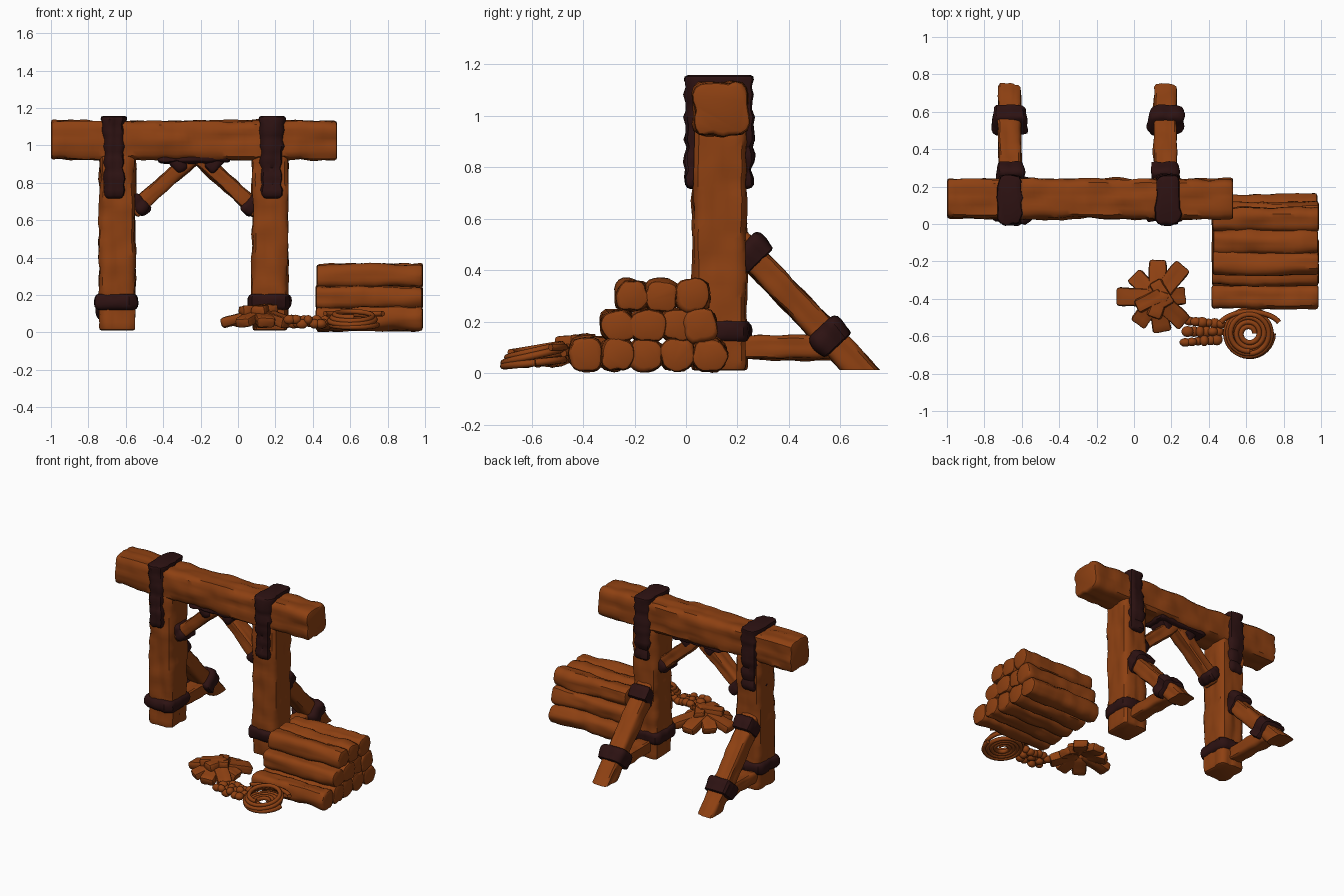
import bpy, bmesh, math, random
from mathutils import Vector, noise

random.seed(4)
if "Cube" in bpy.data.objects:
    bpy.data.objects.remove(bpy.data.objects["Cube"])


def material(name, rgb):
    m = bpy.data.materials.new(name)
    m.use_nodes = True
    m.diffuse_color = (*rgb, 1)
    m.node_tree.nodes["Principled BSDF"].inputs["Base Color"].default_value = (*rgb, 1)
    return m


WOOD = material("warm wood", (0.27, 0.052, 0.006))
WRAP = material("dark binding", (0.026, 0.006, 0.006))
Z = Vector((0, 0, 1))


def finish(obj, mat, angle=40):
    obj.data.materials.append(mat)
    bpy.ops.object.select_all(action="DESELECT")
    obj.select_set(True)
    bpy.context.view_layer.objects.active = obj
    if obj.type == "CURVE":
        bpy.ops.object.convert(target="MESH")
    bpy.ops.object.shade_smooth_by_angle(angle=math.radians(angle))
    return bpy.context.object


def timber(name, start, end, w, h, mat=WOOD, square=7, rough=0.012, bevel=0.015,
           ripple=0.0, sides=32, cut=None):
    """Lofted rounded bar with grain running along its length."""
    start, end = Vector(start), Vector(end)
    length = (end - start).length
    d = (end - start).normalized()
    s = Vector((1, 0, 0)) if abs(d.z) > 0.99 else d.cross(Z).normalized()
    t = d.cross(s)
    seed = Vector([random.uniform(0, 50) for _ in range(3)])
    n = max(4, int(length / 0.03))
    inner = [bevel + (length - 2 * bevel) * i / n for i in range(n + 1)]
    stations = [(0, bevel), (bevel * 0.3, bevel * 0.3)] + [(a, 0) for a in inner]
    stations += [(length - bevel * 0.3, bevel * 0.3), (length, bevel)]
    bm = bmesh.new()
    rings = []
    for a, inset in stations:
        ring = []
        for k in range(sides):
            ang = 2 * math.pi * (k + 0.5) / sides
            c, q = math.cos(ang), math.sin(ang)
            r = (abs(c) ** square + abs(q) ** square) ** (-1 / square)
            x, y = c * r * w / 2, q * r * h / 2
            grain = noise.noise(seed + Vector((x * 25, y * 25, a * 4)))
            lump = noise.noise(seed + Vector((x * 9, y * 9, a * 14)))
            push = rough * (0.7 * grain + 0.6 * lump) - inset
            push += ripple * (abs(math.sin(a * math.pi / 0.08)) - 0.5)
            out = Vector((c, q)) * push
            ring.append(bm.verts.new(start + d * a + s * (x + out.x) + t * (y + out.y)))
        rings.append(ring)
    for lo, hi in zip(rings, rings[1:]):
        for k in range(sides):
            j = (k + 1) % sides
            bm.faces.new((lo[k], lo[j], hi[j], hi[k]))
    bm.faces.new(rings[0][::-1])
    bm.faces.new(rings[-1])
    if cut is not None:
        bmesh.ops.bisect_plane(bm, geom=bm.verts[:] + bm.edges[:] + bm.faces[:],
                               plane_co=(0, 0, cut), plane_no=(0, 0, -1), clear_outer=True)
        bmesh.ops.holes_fill(bm, edges=[e for e in bm.edges if e.is_boundary], sides=0)
    bmesh.ops.recalc_face_normals(bm, faces=bm.faces[:])
    me = bpy.data.meshes.new(name)
    bm.to_mesh(me)
    bm.free()
    obj = bpy.data.objects.new(name, me)
    bpy.context.collection.objects.link(obj)
    return finish(obj, mat)


def binding(name, start, end, w, h, ripple=0.006):
    return timber(name, start, end, w, h, WRAP, square=6, rough=0.02, bevel=0.018, ripple=ripple)


# Top beam
timber("top_beam", (-1, 0.135, 1.028), (0.53, 0.135, 1.028), 0.21, 0.205, rough=0.016)

# Posts, straps, rear supports
for side, px, sx in (("right", -0.645, -0.665), ("left", 0.172, 0.18)):
    timber(side + "_post", (px, 0.132, 0.01), (px, 0.132, 0.95), 0.19, 0.205, rough=0.016)
    binding(side + "_beam_strap", (sx, 0.128, 0.715), (sx, 0.128, 1.158), 0.12, 0.25, 0.014)
    binding(side + "_base_binding", (px - 0.005, 0.127, 0.12), (px - 0.005, 0.127, 0.205), 0.225, 0.235)
    bx = sx if side == "right" else 0.167
    timber(side + "_rear_brace", (bx, 0.19, 0.522), (bx, 0.73, -0.045), 0.12, 0.105, cut=0.012)
    timber(side + "_ground_rail", (bx, 0.18, 0.1), (bx, 0.58, 0.1), 0.105, 0.09)
    binding(side + "_brace_top_binding", (bx, 0.222, 0.505), (bx, 0.29, 0.435), 0.145, 0.15)
    binding(side + "_brace_foot_binding", (bx, 0.52, 0.18), (bx, 0.59, 0.105), 0.18, 0.145)

# Angled braces under the beam
for side, sign in (("right", -1), ("left", 1)):
    def at(x, z):
        return (-0.225 + sign * x, 0.132, z)
    timber(side + "_corner_brace", at(0.0, 0.95), at(0.34, 0.645), 0.11, 0.085)
    binding(side + "_corner_binding", at(0.275, 0.71), at(0.33, 0.655), 0.135, 0.11)
    binding(side + "_peak_binding", at(0.07, 0.93), at(0.125, 0.88), 0.13, 0.105)
binding("peak_wrap", (-0.43, 0.132, 0.928), (-0.04, 0.132, 0.928), 0.17, 0.035, 0.004)

# Stacked logs
rows = ((0.072, (-0.388, -0.27, -0.155, -0.035, 0.092)),
        (0.185, (-0.262, -0.15, -0.035, 0.052)),
        (0.302, (-0.212, -0.095, 0.025)))
for z, ys in rows:
    for y in ys:
        timber("stacked_log", (0.415 + random.uniform(0, 0.01), y, z),
               (0.99 - random.uniform(0, 0.012), y, z), 0.13, 0.124,
               square=2.8, rough=0.016, sides=24)

# Heap of short split sticks, fanned around a centre
for deg, reach in ((88, 0.2), (50, 0.22), (-42, 0.2), (-80, 0.18), (-125, 0.17), (178, 0.21), (135, 0.17), (5, 0.15)):
    c, s = math.cos(math.radians(deg)), math.sin(math.radians(deg))
    timber("split_stick", (0.12 + c * 0.02, -0.395 + s * 0.02, 0.1),
           (0.12 + c * reach, -0.395 + s * reach, 0.048), 0.095, 0.055, rough=0.01, sides=20)
for x, y, deg in ((0.08, -0.41, 25), (0.15, -0.37, -60), (0.13, -0.43, 70)):
    c, s = 0.075 * math.cos(math.radians(deg)), 0.075 * math.sin(math.radians(deg))
    timber("top_stick", (x - c, y - s, 0.12), (x + c, y + s, 0.128), 0.075, 0.05, sides=20)


def rope(name, points, radius):
    cu = bpy.data.curves.new(name, "CURVE")
    cu.dimensions = "3D"
    cu.bevel_depth = radius
    cu.bevel_resolution = 2
    cu.use_fill_caps = True
    sp = cu.splines.new("POLY")
    sp.points.add(len(points) - 1)
    for p, co in zip(sp.points, points):
        p.co = (*co, 1)
    obj = bpy.data.objects.new(name, cu)
    bpy.context.collection.objects.link(obj)
    finish(obj, WOOD, 60)


def spiral(turns, r0, r1, z0, z1, tilt, phase=0.0):
    steps = int(turns * 32)
    pts = []
    for i in range(steps + 1):
        f = i / steps
        a = phase + f * turns * 2 * math.pi
        r = r0 + (r1 - r0) * f
        y = r * math.sin(a)
        pts.append((0.615 + r * math.cos(a), -0.585 + y, z0 + (z1 - z0) * f + tilt * y))
    return pts


# Coiled rope with a loose tail
rope("rope_coil_lower", spiral(4, 0.03, 0.13, 0.045, 0.04, 0.1), 0.014)
rope("rope_coil_upper", spiral(2.6, 0.13, 0.095, 0.055, 0.1, 0.2, 1.0), 0.014)
rope("rope_tail", [(0.62 + 0.165 * math.cos(a), -0.555 + 0.085 * math.sin(a), 0.1)
                   for a in [math.radians(20 + 7 * i) for i in range(21)]], 0.014)

# Knotted cord between the coil and the sticks
for i in range(18):
    f = i / 17
    bpy.ops.mesh.primitive_uv_sphere_add(
        segments=14, ring_count=8, radius=0.03,
        location=(0.275 + 0.19 * f, -0.575 + 0.058 * (i % 3 - 1) * (1 - 0.3 * f),
                  0.045 + random.uniform(0, 0.025)))
    knot = bpy.context.object
    knot.name = "cord_knot"
    knot.scale = (random.uniform(0.75, 1.1), random.uniform(0.75, 1.1), 0.85)
    finish(knot, WOOD, 60)
